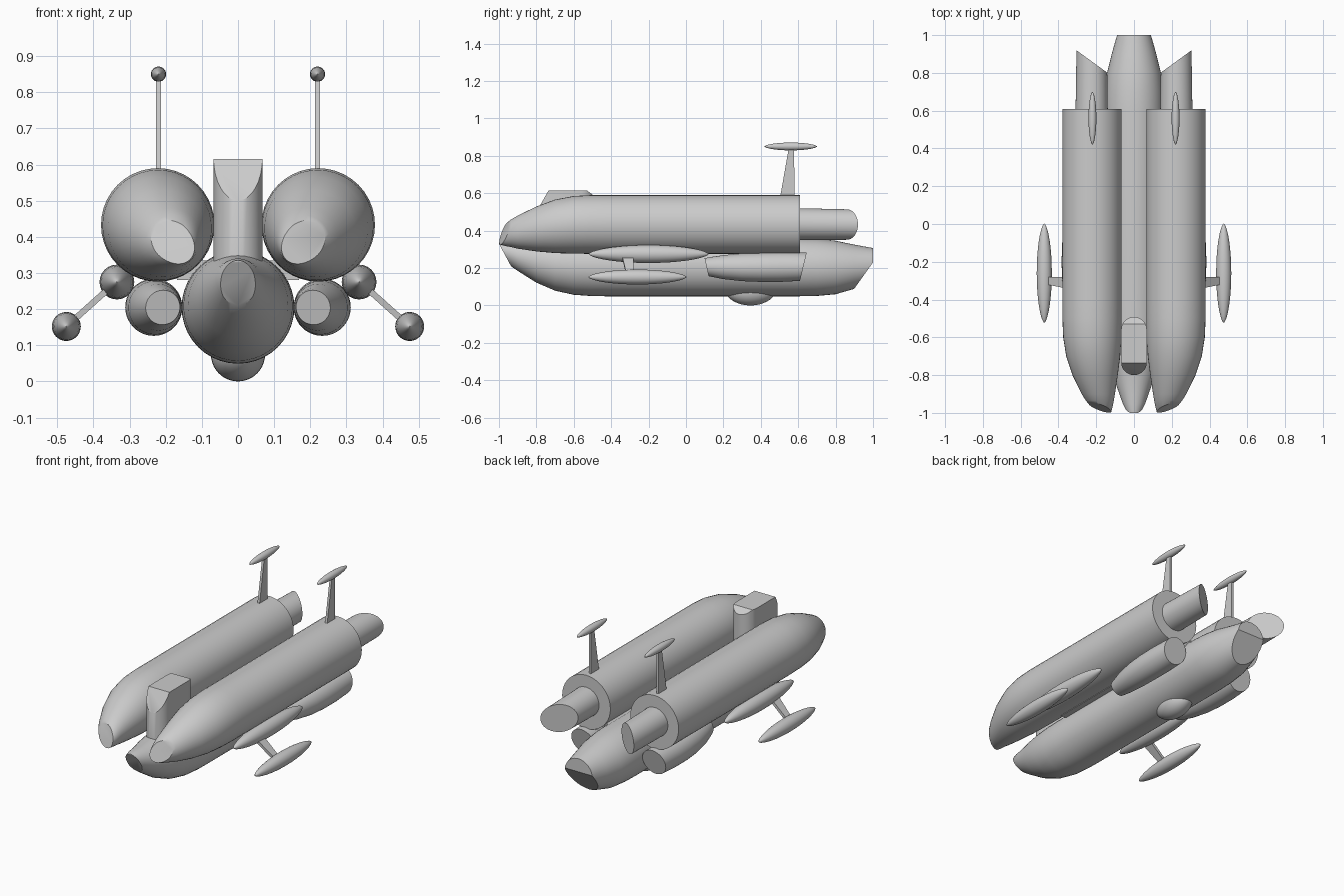
import bpy, bmesh, math
from mathutils import Vector

if "Cube" in bpy.data.objects:
    bpy.data.objects.remove(bpy.data.objects["Cube"])

SEG = 40


def finish(bm, name, cuts=(), smooth=True):
    """Slice with planes (point, outward normal), cap the holes and make the object."""
    for co, no in cuts:
        geom = bm.verts[:] + bm.edges[:] + bm.faces[:]
        bmesh.ops.bisect_plane(bm, geom=geom, dist=1e-5, plane_co=Vector(co),
                               plane_no=Vector(no), clear_outer=True)
        open_edges = [e for e in bm.edges if e.is_boundary]
        if open_edges:
            bmesh.ops.holes_fill(bm, edges=open_edges, sides=0)
    bmesh.ops.recalc_face_normals(bm, faces=bm.faces[:])
    me = bpy.data.meshes.new(name)
    bm.to_mesh(me)
    bm.free()
    ob = bpy.data.objects.new(name, me)
    bpy.context.collection.objects.link(ob)
    if smooth:
        bpy.ops.object.select_all(action='DESELECT')
        ob.select_set(True)
        bpy.context.view_layer.objects.active = ob
        bpy.ops.object.shade_smooth_by_angle(angle=math.radians(30))
    return ob


def skin(rings):
    """Skin equal-length rings of points and cap both ends."""
    bm = bmesh.new()
    loops = [[bm.verts.new(p) for p in ring] for ring in rings]
    n = len(loops[0])
    for a, b in zip(loops, loops[1:]):
        for i in range(n):
            j = (i + 1) % n
            bm.faces.new((a[i], a[j], b[j], b[i]))
    bm.faces.new(loops[0])
    bm.faces.new(loops[-1])
    return bm


def tube(name, sections, cuts=(), sx=1):
    """Round body along y; sections are (y, centre x, centre z, radius)."""
    rings = []
    for y, cx, cz, r in sections:
        rings.append([(sx * cx + r * math.cos(2 * math.pi * i / SEG), y,
                       cz + r * math.sin(2 * math.pi * i / SEG)) for i in range(SEG)])
    cuts = [((sx * c[0], c[1], c[2]), (sx * n[0], n[1], n[2])) for c, n in cuts]
    return finish(skin(rings), name, cuts)


def spindle(name, x, y, z, r, half):
    """Slim pointed pod along y."""
    secs = []
    for i in range(19):
        t = -math.cos(math.pi * i / 18)
        secs.append((y + half * t, x, z, max(r * (1 - t * t) ** 0.6, 0.001)))
    return tube(name, secs)


# Central lower hull with cut nose and chamfered tail
tube("lower_hull", [
    (-1.0, 0, .300, .035), (-.95, 0, .28, .060), (-.9, 0, .262, .077), (-.8, 0, .235, .113),
    (-.7, 0, .217, .138), (-.6, 0, .208, .151), (-.5, 0, .205, .155), (-.42, 0, .205, .156),
    (.6, 0, .205, .156), (.7, 0, .204, .153), (.8, 0, .203, .143), (.9, 0, .207, .118),
    (1.0, 0, .217, .09)],
    [((0, -1, .33), (0, -.13, -.07)), ((0, .9, .09), (0, .14, -.1))])

# Filler between the three hulls
bm = skin([[(-.17, y, .28), (.17, y, .28), (.14, y, .335), (-.14, y, .335)]
           for y in (-.42, .6)])
finish(bm, "hull_joint", smooth=False)

# Bridge tower: stadium column with sloped front and rear top
r, outline = .068, []
for cy, start in ((-.56, 0), (-.732, math.pi)):
    for i in range(17):
        a = start + math.pi * i / 16
        outline.append((r * math.cos(a), cy + r * math.sin(a)))
finish(skin([[(x, y, z) for x, y in outline] for z in (.25, .615)]), "bridge_tower",
       [((0, -.735, .615), (0, -.115, .065)), ((0, -.53, .615), (0, .03, .04))])

# Ventral blister
spindle("belly_blister", 0, .345, .075, .075, .135)

for side, sx in (("right", 1), ("left", -1)):
    # Upper hull with obliquely cut nose
    tube("upper_hull_" + side, [
        (-1.0, .158, .363, .036), (-.967, .171, .376, .058), (-.935, .181, .386, .074),
        (-.9, .189, .392, .088), (-.8, .206, .409, .120), (-.7, .216, .423, .143),
        (-.6, .221, .431, .154), (-.5, .222, .433, .157), (-.42, .222, .433, .157),
        (.61, .222, .433, .157)],
        [((.13, -1, .335), (.065, -.225, .065))], sx)
    # Exhaust with slanted end
    tube("exhaust_" + side, [(.55, .224, .435, .086), (.95, .224, .432, .080)],
         [((.305, .92, .43), (-.12, .165, 0))], sx)
    # Lower rear nacelle
    tube("nacelle_" + side, [
        (.08, .205, .208, .040), (.12, .209, .207, .050), (.2, .22, .205, .064),
        (.3, .229, .204, .074), (.4, .233, .204, .078), (.5, .233, .205, .079),
        (.66, .231, .208, .074)],
        [((.2, .1, .25), (0, -.09, -.02)), ((.2, .645, .28), (0, .145, -.035))], sx)
    # Antenna fin and its pod
    bm = skin([[(sx * .22 + dx, y, z) for dx, y in ((-t, a), (t, a), (t, b), (-t, b))]
               for z, a, b, t in ((.56, .5, .58, .007), (.845, .55, .578, .007))])
    finish(bm, "antenna_fin_" + side, smooth=False)
    spindle("antenna_pod_" + side, sx * .22, .56, .85, .021, .14)
    # Outrigger pods joined by a slanted strut
    spindle("inner_pod_" + side, sx * .335, -.2, .275, .048, .32)
    spindle("outer_pod_" + side, sx * .475, -.26, .152, .04, .262)
    t = .006
    bm = skin([[(sx * (x + d), y, z + d) for d, y in ((-t, a), (t, a), (t, b), (-t, b))]
               for x, z, a, b in ((.345, .268, -.343, -.28), (.47, .156, -.317, -.28))])
    finish(bm, "outrigger_strut_" + side, smooth=False)
